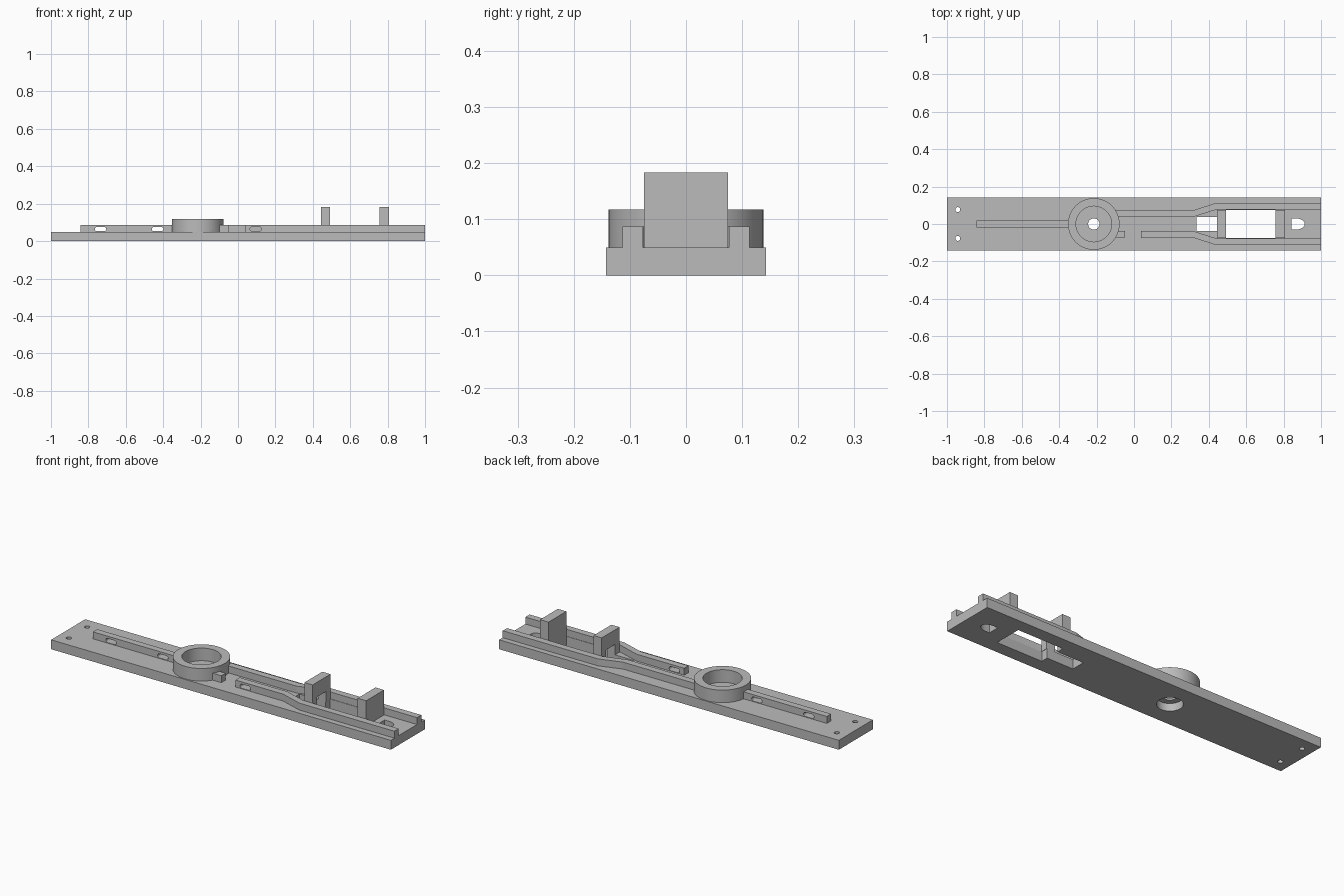
import bpy
import bmesh
from math import cos, sin, pi, radians
from mathutils import Matrix

cube = bpy.data.objects.get("Cube")
if cube:
    bpy.data.objects.remove(cube, do_unlink=True)

grey = bpy.data.materials.new("plain grey")
grey.use_nodes = True
grey.diffuse_color = (0.5, 0.5, 0.5, 1)
grey.node_tree.nodes["Principled BSDF"].inputs["Base Color"].default_value = (0.5, 0.5, 0.5, 1)

PLATE_TOP = 0.05
RAIL_TOP = 0.087
RING_X = -0.215


def prism(name, outline, low, high):
    """Extrude an outline in the xy plane from low to high."""
    bm = bmesh.new()
    face = bm.faces.new([bm.verts.new((x, y, low)) for x, y in outline])
    new = bmesh.ops.extrude_face_region(bm, geom=[face])["geom"]
    verts = [v for v in new if isinstance(v, bmesh.types.BMVert)]
    bmesh.ops.translate(bm, verts=verts, vec=(0, 0, high - low))
    bmesh.ops.recalc_face_normals(bm, faces=bm.faces)
    mesh = bpy.data.meshes.new(name)
    bm.to_mesh(mesh)
    bm.free()
    mesh.materials.append(grey)
    obj = bpy.data.objects.new(name, mesh)
    bpy.context.collection.objects.link(obj)
    return obj


def rect(x0, x1, y0, y1):
    return [(x0, y0), (x1, y0), (x1, y1), (x0, y1)]


def arc(cx, cy, rx, ry, start=0.0, sweep=2 * pi, steps=64):
    count = steps if sweep >= 2 * pi else steps + 1
    return [(cx + rx * cos(start + sweep * i / steps),
             cy + ry * sin(start + sweep * i / steps)) for i in range(count)]


def cut(obj, cutters):
    """Subtract the cutters from the part, then discard them."""
    for cutter in cutters:
        cutter.hide_render = True
        mod = obj.modifiers.new("cut", "BOOLEAN")
        mod.object = cutter
        mod.operation = "DIFFERENCE"
        mod.solver = "EXACT"
    bpy.context.view_layer.update()
    graph = bpy.context.evaluated_depsgraph_get()
    result = bpy.data.meshes.new_from_object(obj.evaluated_get(graph))
    obj.modifiers.clear()
    obj.data = result
    for cutter in cutters:
        bpy.data.objects.remove(cutter, do_unlink=True)


def smooth(obj):
    bpy.ops.object.select_all(action="DESELECT")
    obj.select_set(True)
    bpy.context.view_layer.objects.active = obj
    bpy.ops.object.shade_smooth_by_angle(angle=radians(30))


def slot_cutter(x):
    """Rounded slot that runs through a rail along y."""
    r = 0.011
    outline = (arc(x + 0.02, 0, r, r, -pi / 2, pi, 8)
               + arc(x - 0.02, 0, r, r, pi / 2, pi, 8))
    obj = prism("slot_cutter", outline, -0.2, 0.2)
    obj.data.transform(Matrix.Translation((0, 0, 0.064)) @ Matrix.Rotation(pi / 2, 4, "X"))
    return obj


# Base plate with its openings
plate = prism("base_plate", rect(-1, 1, -0.143, 0.143), 0, PLATE_TOP)
window = [(0.335, -0.037), (0.49, -0.037), (0.49, -0.075), (0.757, -0.075)]
window += [(x, -y) for x, y in reversed(window)]
bullet = [(0.842, -0.03)] + arc(0.865, 0, 0.048, 0.03, -pi / 2, pi, 20) + [(0.842, 0.03)]
cutters = [
    prism("window_cutter", window, -0.1, 0.1),
    prism("bullet_cutter", bullet, -0.1, 0.1),
    prism("pivot_cutter", arc(RING_X, 0, 0.03, 0.03), -0.1, 0.1),
    prism("counterbore_cutter", arc(RING_X, 0, 0.062, 0.062), -0.1, 0.04),
]
for side in (-1, 1):
    cutters.append(prism("screw_cutter", arc(-0.942, side * 0.077, 0.013, 0.013, steps=24), -0.1, 0.1))
cut(plate, cutters)
smooth(plate)

# Round collar
ring = prism("collar_ring", arc(RING_X, 0, 0.138, 0.138, steps=96), PLATE_TOP, 0.117)
cut(ring, [prism("bore_cutter", arc(RING_X, 0, 0.095, 0.095, steps=96), 0, 0.2)])
smooth(ring)

# Slotted centre rail
centre = prism("centre_rail", rect(-0.842, -0.33, -0.018, 0.018), PLATE_TOP, RAIL_TOP)
cut(centre, [slot_cutter(-0.735), slot_cutter(-0.43)])
smooth(centre)


# Side rails, which spread apart toward the left end
def side_rail(name, start, side):
    inner = [(start, 0.038), (0.318, 0.038), (0.44, 0.077), (1, 0.077)]
    outer = [(x, y + 0.036) for x, y in reversed(inner)]
    return prism(name, [(x, side * y) for x, y in inner + outer], PLATE_TOP, RAIL_TOP)


side_rail("back_rail", -0.105, 1)
front_rail = side_rail("front_rail", 0.037, -1)
cut(front_rail, [slot_cutter(0.095)])
smooth(front_rail)
prism("front_rail_stub", rect(-0.105, -0.047, -0.073, -0.037), PLATE_TOP, RAIL_TOP)

# Two upright posts, the first with an arch under it
arch_post = prism("arch_post", rect(0.444, 0.492, -0.075, 0.075), PLATE_TOP, 0.183)
cut(arch_post, [prism("arch_cutter", rect(0.4, 0.55, -0.037, 0.037), 0, 0.105)])
prism("solid_post", rect(0.757, 0.807, -0.075, 0.075), PLATE_TOP, 0.183)
